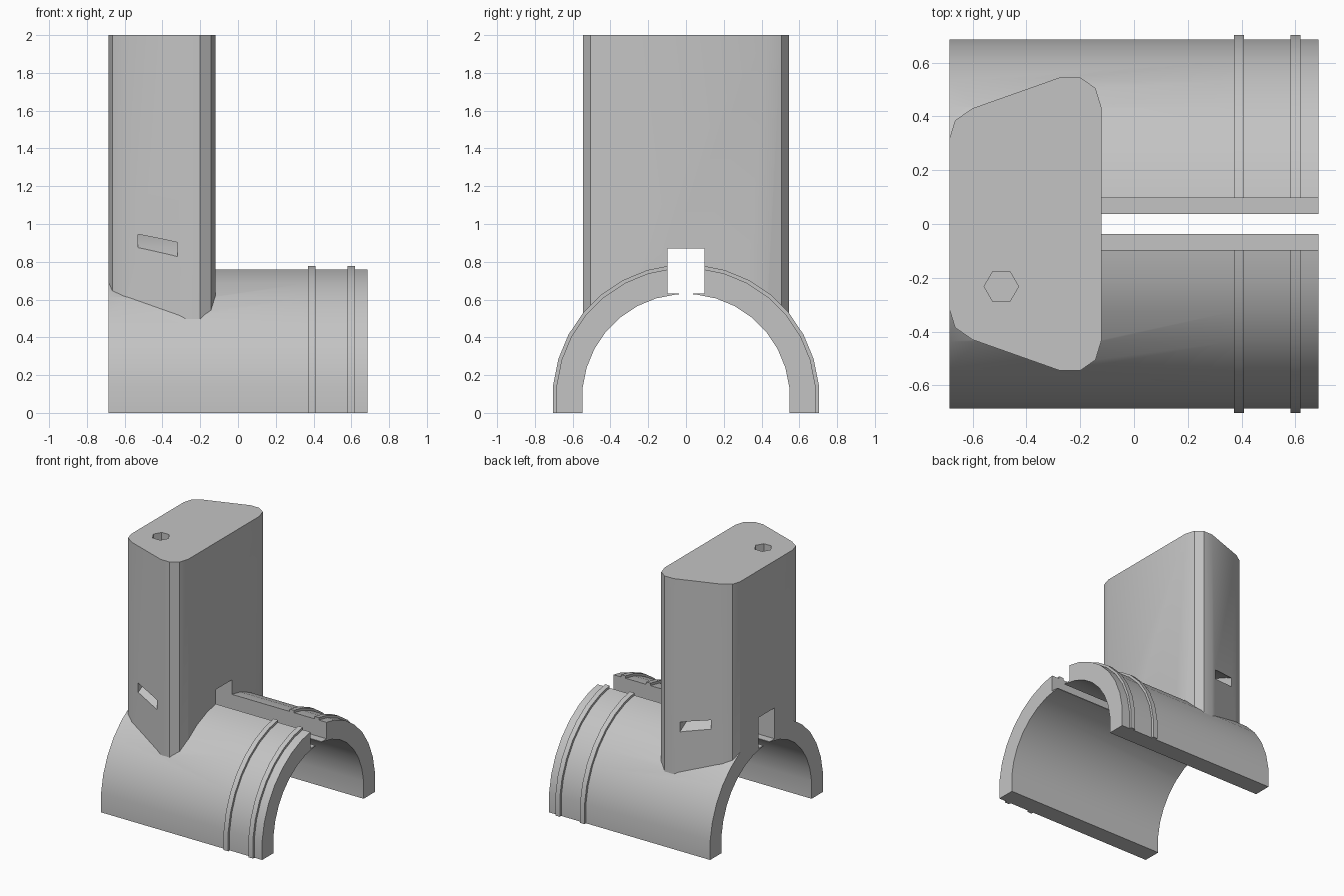
import bpy, bmesh
from math import sin, cos, pi, radians
from mathutils import Vector

if "Cube" in bpy.data.objects:
    bpy.data.objects.remove(bpy.data.objects["Cube"], do_unlink=True)

AXIS_Z = 0.08          # height of the pipe axis
X_END = 0.685          # half length of the saddle

grey = bpy.data.materials.new("plain_grey")
grey.use_nodes = True
grey.diffuse_color = (0.55, 0.55, 0.55, 1)
grey.node_tree.nodes["Principled BSDF"].inputs["Base Color"].default_value = (0.55, 0.55, 0.55, 1)


def prism(name, profile, start, end, axis):
    """Extrude a closed profile along x (profile is y, z) or z (profile is x, y)."""
    place = (lambda a, b: (start, a, b)) if axis == "x" else (lambda a, b: (a, b, start))
    step = Vector((end - start, 0, 0)) if axis == "x" else Vector((0, 0, end - start))
    bm = bmesh.new()
    face = bm.faces.new([bm.verts.new(place(a, b)) for a, b in profile])
    top = bmesh.ops.extrude_face_region(bm, geom=[face])["geom"]
    bmesh.ops.translate(bm, vec=step, verts=[g for g in top if isinstance(g, bmesh.types.BMVert)])
    bmesh.ops.recalc_face_normals(bm, faces=bm.faces)
    mesh = bpy.data.meshes.new(name)
    bm.to_mesh(mesh)
    bm.free()
    mesh.materials.append(grey)
    obj = bpy.data.objects.new(name, mesh)
    bpy.context.collection.objects.link(obj)
    return obj


def arc(radius, first, last, count):
    return [(radius * cos(first + (last - first) * i / count),
             AXIS_Z + radius * sin(first + (last - first) * i / count)) for i in range(count + 1)]


def arch(flat_radius, bottom):
    """Half of a 32-sided pipe outline with straight feet."""
    half = pi / 32
    return [(flat_radius, bottom)] + arc(flat_radius / cos(half), half, pi - half, 15) + [(-flat_radius, bottom)]


def box(half_width, low, high):
    return [(-half_width, low), (half_width, low), (half_width, high), (-half_width, high)]


def combine(target, tool, operation):
    mod = target.modifiers.new(operation.lower(), "BOOLEAN")
    mod.operation = operation
    mod.solver = "EXACT"
    mod.object = tool
    bpy.context.view_layer.objects.active = target
    bpy.ops.object.modifier_apply(modifier=mod.name)
    bpy.data.objects.remove(tool, do_unlink=True)


# Half-pipe saddle
body = prism("saddle_and_tower", arch(0.685, 0), -X_END, X_END, "x")

# Tower with bevelled corners, mirrored front to back
side = [(-0.685, 0.32), (-0.665, 0.385), (-0.6, 0.43), (-0.275, 0.545),
        (-0.2, 0.545), (-0.143, 0.505), (-0.12, 0.43)]
outline = side + [(x, -y) for x, y in reversed(side)]
combine(body, prism("tower", outline, 0.3, 2, "z"), "UNION")

# Raised ribs
for x in (0.39, 0.6):
    combine(body, prism("rib", arch(0.703, 0), x - 0.019, x + 0.019, "x"), "UNION")

# Pipe bore, key slot and the narrow gap below it
for name, profile in (("bore", arch(0.547, -0.2)),
                      ("key_slot", box(0.097, 0.633, 0.87)),
                      ("gap", box(0.038, 0.5, 0.8))):
    combine(body, prism(name, profile, -1, 1, "x"), "DIFFERENCE")

# Curved strap tunnel through the tower
a, b = radians(35), radians(145)
tunnel = arc(0.978, a, b, 32) + arc(0.916, b, a, 32)
combine(body, prism("strap_tunnel", tunnel, -0.53, -0.32, "x"), "DIFFERENCE")

# Hexagonal socket in the tower top
hexagon = [(-0.493 + 0.064 * cos(i * pi / 3), -0.232 + 0.064 * sin(i * pi / 3)) for i in range(6)]
combine(body, prism("hex_socket", hexagon, 1.6, 2.1, "z"), "DIFFERENCE")

# Smooth the curved walls, keep corners crisp
bpy.ops.object.select_all(action="DESELECT")
body.select_set(True)
bpy.context.view_layer.objects.active = body
bpy.ops.object.shade_smooth_by_angle(angle=radians(30))
